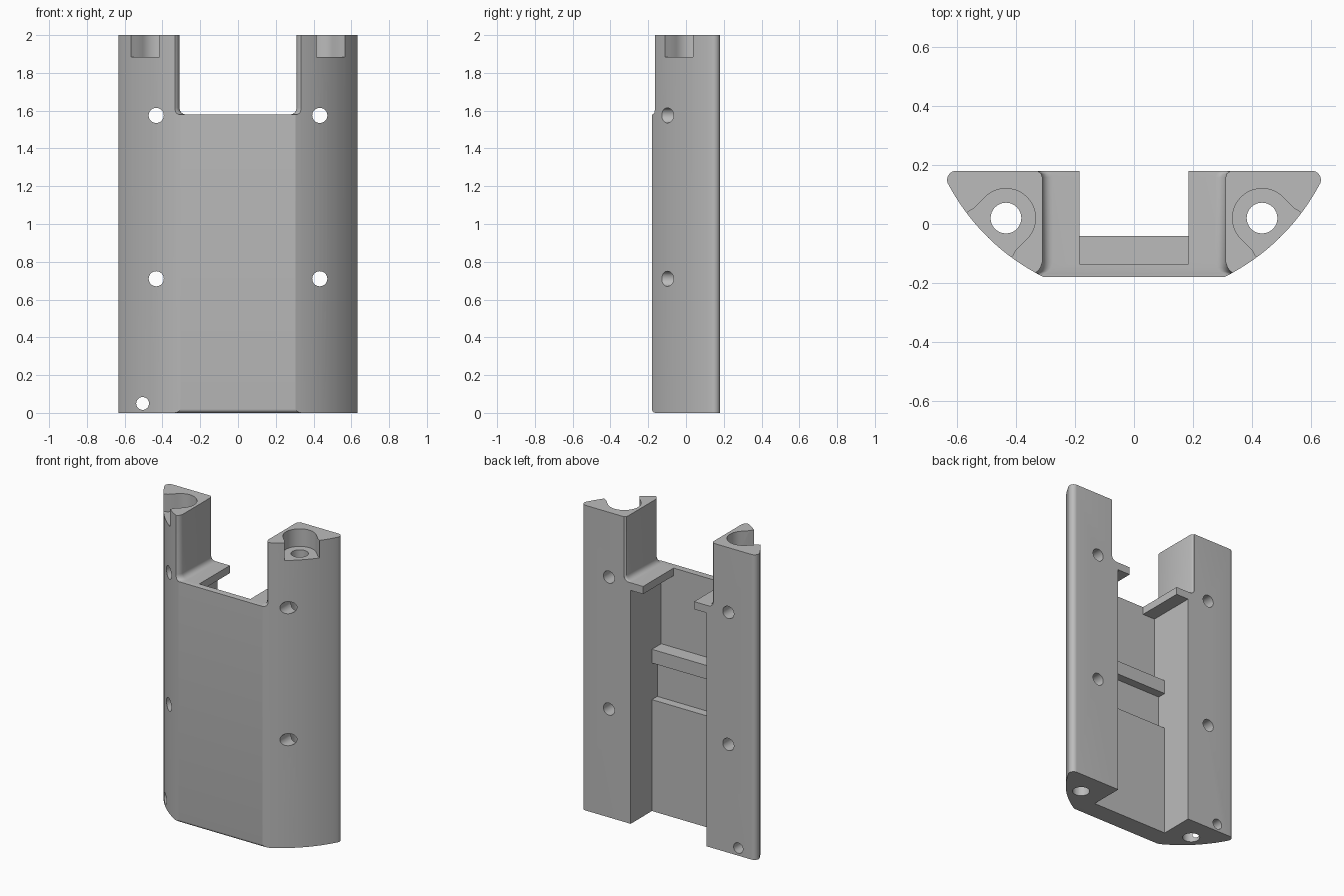
import bpy, bmesh, math
from mathutils import Vector

cube = bpy.data.objects.get("Cube")
if cube:
    bpy.data.objects.remove(cube, do_unlink=True)

grey = bpy.data.materials.new("plain_grey")
grey.use_nodes = True
colour = (0.5, 0.5, 0.5, 1)
grey.diffuse_color = colour
grey.node_tree.nodes["Principled BSDF"].inputs["Base Color"].default_value = colour


def loft(name, sections):
    """Closed solid through equal-length loops of points."""
    bm = bmesh.new()
    loops = [[bm.verts.new(p) for p in s] for s in sections]
    n = len(loops[0])
    for a, b in zip(loops, loops[1:]):
        for i in range(n):
            j = (i + 1) % n
            bm.faces.new((a[i], a[j], b[j], b[i]))
    bm.faces.new(loops[0])
    bm.faces.new(loops[-1])
    bmesh.ops.recalc_face_normals(bm, faces=bm.faces)
    mesh = bpy.data.meshes.new(name)
    bm.to_mesh(mesh)
    bm.free()
    ob = bpy.data.objects.new(name, mesh)
    bpy.context.collection.objects.link(ob)
    mesh.materials.append(grey)
    return ob


def prism(name, outline, axis, lo, hi):
    """Extrude a 2D outline along x, y or z."""
    place = {"x": lambda p, t: (t, p[0], p[1]),
             "y": lambda p, t: (p[0], t, p[1]),
             "z": lambda p, t: (p[0], p[1], t)}[axis]
    return loft(name, [[place(p, t) for p in outline] for t in (lo, hi)])


def arc(cx, cy, r, a0, a1, n):
    return [(cx + r * math.cos(math.radians(a0 + (a1 - a0) * i / n)),
             cy + r * math.sin(math.radians(a0 + (a1 - a0) * i / n))) for i in range(n + 1)]


def circle(cx, cy, r, n=32):
    return arc(cx, cy, r, 0, 360, n)[:-1]


def rect(x0, y0, x1, y1):
    return [(x0, y0), (x1, y0), (x1, y1), (x0, y1)]


# Body: flat front, bowed flanks, rounded back corners
start, end, bulge = Vector((0.305, -0.18)), Vector((0.63, 0.138)), 0.036
chord = end - start
out = Vector((chord.y, -chord.x)).normalized()
flank = [start + chord * t + out * bulge * 4 * t * (1 - t) for t in (i / 16 for i in range(17))]
half = [tuple(p) for p in flank] + arc(0.601, 0.149, 0.031, -10, 90, 8)
outline = half + [(-x, y) for x, y in reversed(half)]
body = prism("slotted_body", outline, "z", 0, 2)

cutters = []

# Gap between the upper legs, with filleted floor and softened leg corners
def gap_section(y, grow):
    w, floor, r = 0.31 + grow, 1.58, 0.035
    right = arc(w - r, floor + r, r, -90, 0, 6) + [(w, 2.1)]
    return [(x, y, z) for x, z in right + [(-x, z) for x, z in reversed(right)]]

cutters.append(loft("gap_cutter", [gap_section(y, g) for y, g in (
    (-0.2, 0.04), (-0.168, 0.03), (-0.16, 0.016), (-0.148, 0.006), (-0.13, 0),
    (0.158, 0), (0.17, 0.004), (0.178, 0.014), (0.2, 0.02))]))

# Stepped rear channel below the tabs, and the window between the tabs
channel = [(0.3, -0.1), (-0.04, -0.1), (-0.04, 0.73), (-0.096, 0.73), (-0.096, 0.97),
           (-0.04, 0.97), (-0.04, 1.06), (-0.136, 1.06), (-0.136, 1.53), (0.3, 1.53)]
cutters.append(prism("channel_cutter", channel, "x", -0.275, 0.275))
cutters.append(prism("window_cutter", rect(-0.185, -0.136, 0.185, 0.3), "z", 1.45, 1.7))

# Holes, counterbores and their slots opening through the flanks
for s in (-1, 1):
    cx, cy, r = s * 0.433, 0.02, 0.1
    cutters.append(prism("bolt_cutter", circle(cx, cy, 0.052), "z", -0.1, 2.1))
    facing = -45
    slot = arc(0.433, cy, r, facing + 90, facing + 270, 24)
    d = Vector((1, -1)).normalized()
    side = Vector((1, 1)).normalized()
    mid = Vector((0.433, cy))
    for along, wide in ((0.055, -0.1), (0.075, -0.106), (0.25, -0.106),
                        (0.25, 0.106), (0.075, 0.106), (0.055, 0.1)):
        slot.append(tuple(mid + d * along + side * wide))
    cutters.append(prism("counterbore_cutter", [(s * x, y) for x, y in slot], "z", 1.885, 2.1))
    for z in (0.71, 1.575):
        cutters.append(prism("cross_cutter", circle(cx, z, 0.04), "y", -0.4, 0.4))
cutters.append(prism("low_cutter", circle(-0.505, 0.05, 0.034), "y", -0.4, 0.4))

# Softened lower front edge
soft = [(-0.3, -0.1), (-0.16, -0.1)] + arc(-0.16, 0.02, 0.02, 270, 180, 5) + [(-0.3, 0.02)]
cutters.append(prism("edge_cutter", soft, "x", -0.8, 0.8))

# Cut everything, bake the result and drop the cutters
for c in cutters:
    c.hide_render = True
    m = body.modifiers.new(c.name, "BOOLEAN")
    m.operation, m.solver, m.object = "DIFFERENCE", "EXACT", c
deps = bpy.context.evaluated_depsgraph_get()
baked = bpy.data.meshes.new_from_object(body.evaluated_get(deps))
body.modifiers.clear()
body.data = baked
for c in cutters:
    bpy.data.objects.remove(c, do_unlink=True)

# Smooth curved faces, keep edges sharp
bpy.ops.object.select_all(action="DESELECT")
body.select_set(True)
bpy.context.view_layer.objects.active = body
bpy.ops.object.shade_smooth_by_angle(angle=math.radians(25))
